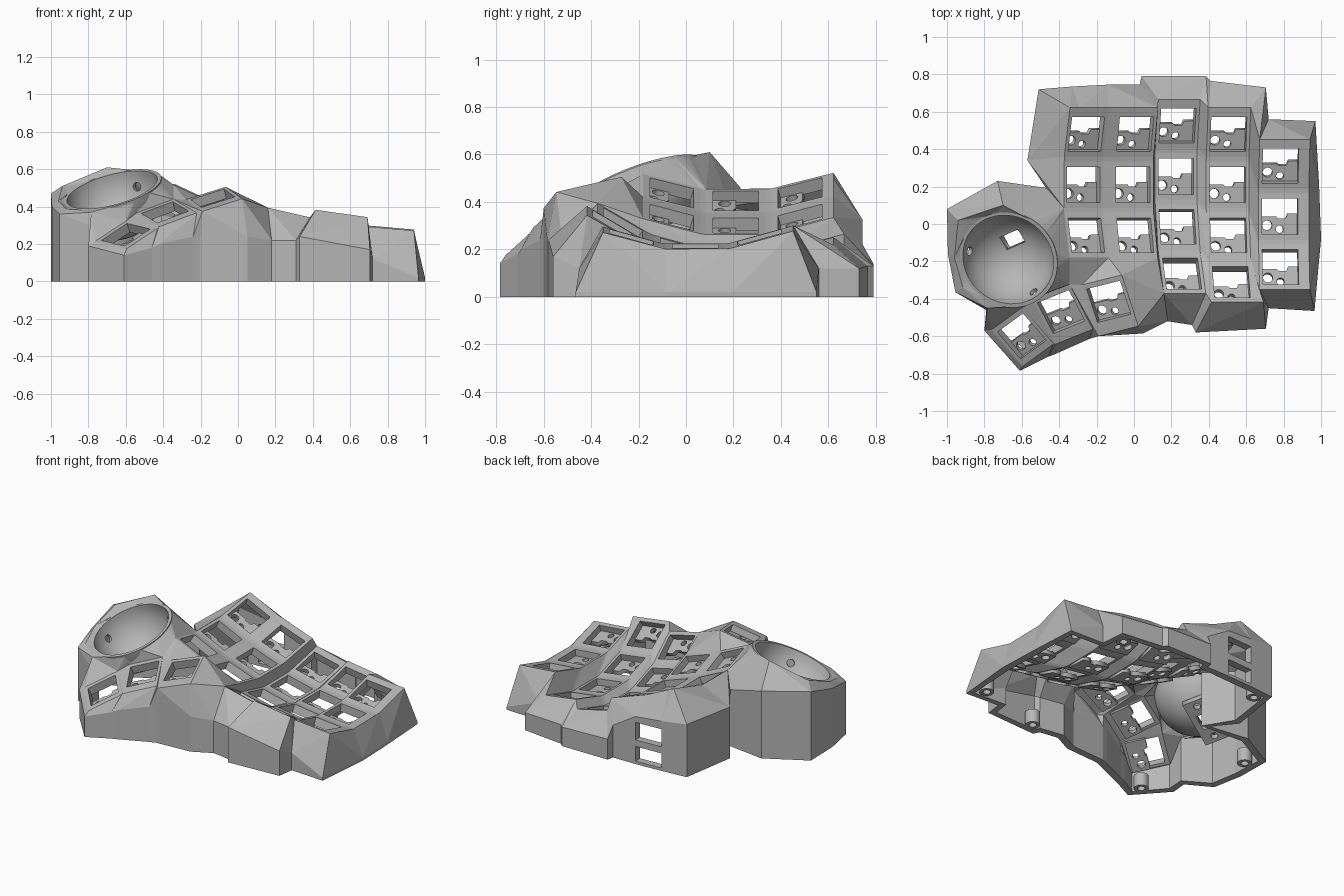
import bpy, bmesh, math
from math import radians, sin, cos, tau
from mathutils import Matrix, Vector

cube = bpy.data.objects.get("Cube")
if cube:
    bpy.data.objects.remove(cube)

grey = bpy.data.materials.new("matte grey")
grey.use_nodes = True
grey.diffuse_color = (0.47, 0.47, 0.47, 1)
grey.node_tree.nodes["Principled BSDF"].inputs["Base Color"].default_value = grey.diffuse_color

THICK, HX, HY, HOLE, ARC = 0.055, 0.115, 0.125, 0.096, 1.01
UP = Vector((0, 0, 1))
parts = {}


def add_object(name, mesh, matrix=None):
    ob = bpy.data.objects.new(name, mesh)
    bpy.context.collection.objects.link(ob)
    if not mesh.materials:
        mesh.materials.append(grey)
    if matrix:
        ob.matrix_world = matrix
    return ob


def from_bmesh(name, bm, matrix=None):
    mesh = bpy.data.meshes.new(name)
    bmesh.ops.recalc_face_normals(bm, faces=bm.faces[:])
    bm.to_mesh(mesh)
    bm.free()
    return add_object(name, mesh, matrix)


def panel(name, posts):
    """Slab spanning posts, each post being an (outer, inner) point pair."""
    bm = parts.setdefault(name, bmesh.new())
    verts = [bm.verts.new(p) for post in posts for p in post]
    hull = bmesh.ops.convex_hull(bm, input=verts)
    spare = {v for v in hull["geom_interior"] + hull["geom_unused"]
             if isinstance(v, bmesh.types.BMVert) and not v.link_faces}
    bmesh.ops.delete(bm, geom=list(spare), context="VERTS")


def post(m, x, y):
    return m @ Vector((x, y, 0)), m @ Vector((x, y, -THICK))


def key(name, m, right=0, front=0, back=0):
    """Frame around one switch hole, widened where asked; returns its corner posts."""
    sides = {"FL": (-1, -1), "FR": (1, -1), "BR": (1, 1), "BL": (-1, 1)}
    outer = {k: post(m, HX + right if x > 0 else -HX, HY + back if y > 0 else -HY - front)
             for k, (x, y) in sides.items()}
    inner = {k: post(m, x * HOLE, y * HOLE) for k, (x, y) in sides.items()}
    names = list(sides)
    for a, b in zip(names, names[1:] + names[:1]):
        panel(name, [outer[a], outer[b], inner[a], inner[b]])
    outer["m"] = m
    return outer


def flat_part(name, loops, half):
    """Extruded flat shape; loops after the first are holes."""
    curve = bpy.data.curves.new(name, "CURVE")
    curve.dimensions, curve.fill_mode, curve.extrude = "2D", "BOTH", half
    for loop in loops:
        s = curve.splines.new("POLY")
        s.points.add(len(loop) - 1)
        for p, (x, y) in zip(s.points, loop):
            p.co = (x, y, 0, 1)
        s.use_cyclic_u = True
    tmp = bpy.data.objects.new(name, curve)
    bpy.context.collection.objects.link(tmp)
    dg = bpy.context.evaluated_depsgraph_get()
    mesh = bpy.data.meshes.new_from_object(tmp.evaluated_get(dg))
    bpy.data.objects.remove(tmp)
    mesh.materials.clear()
    mesh.materials.append(grey)
    return mesh


def circle(x, y, r, n=20):
    return [(x + r * cos(tau * i / n), y + r * sin(tau * i / n)) for i in range(n)]


def rect(x, y):
    return [(-x, -y), (x, -y), (x, y), (-x, y)]


# Finger keys: base x, y, z, roll, number of rows and extra right rim per column
columns = [(-.27, .21, .405, 25, 3, 0), (-.005, .21, .30, 19, 3, 0), (.225, .255, .165, 13, 4, 0),
           (.5, .21, .16, 8, 4, 0), (.78, .04, .215, 5, 3, .04)]
K = []
for x, y, z, roll, rows, right in columns:
    base = Matrix.Translation((x, y, z)) @ Matrix.Rotation(radians(roll), 4, "Y")
    col = []
    for r in range(rows):
        t = radians(15.5 * (1 - r))
        m = base @ Matrix.Translation((0, ARC * sin(t), ARC * (1 - cos(t)))) @ Matrix.Rotation(t, 4, "X")
        col.append(key("key_plate", m, right, back=0 if r else .022))
    K.append(col)

# Webs inside columns, between columns and at the crossings
for col in K:
    for a, b in zip(col, col[1:]):
        panel("key_plate", [a["FL"], a["FR"], b["BL"], b["BR"]])
for left, right in zip(K, K[1:]):
    pairs = list(zip(left, right))
    for a, b in pairs:
        panel("key_plate", [a["BR"], a["FR"], b["BL"], b["FL"]])
    for (a, b), (c, d) in zip(pairs, pairs[1:]):
        panel("key_plate", [a["FR"], b["FL"], c["BR"], d["BL"]])

# Thumb keys: position, then pitch, roll, yaw and extra front rim
T = []
for pos, pitch, roll, yaw, front in [((-.6, -.6, .25), 10, -28, 36, .01), ((-.39, -.47, .37), 16, -19, 22, .03),
                                     ((-.135, -.415, .445), 13, -17, 14, .045)]:
    m = Matrix.Translation(pos)
    for angle, axis in ((yaw, "Z"), (roll, "Y"), (pitch, "X")):
        m = m @ Matrix.Rotation(radians(angle), 4, axis)
    T.append(key("thumb_plate", m, front=front))
for a, b in zip(T, T[1:]):
    panel("thumb_plate", [a["BR"], a["FR"], b["BL"], b["FL"]])

# Ball cup frame and the corner posts of its housing
centre = Vector((-.673, -.19, .49))
normal = Vector((-.27, -.35, 1)).normalized()
cup = Matrix.Translation(centre) @ UP.rotation_difference(normal).to_matrix().to_4x4()
ridge = [(Vector(p), Vector(p) - normal * THICK) for p in
         [(-.7, .1, .61), (-.94, .02, .51), (-.96, -.18, .43), (-.915, -.34, .385), (-.785, -.45, .37)]]
t1, t2, t3 = T
c1, c2, c3, c4, c5 = K
shoulder = post(c4[3]["m"], HX + .05, -HY)

# Fillers joining finger keys, thumb keys and housing
for tri in [(c1[2]["FL"], c1[2]["FR"], t3["BL"]), (c1[2]["FR"], t3["BL"], t3["BR"]),
            (c1[2]["FR"], c2[2]["FL"], t3["BR"]), (c2[2]["FL"], c2[2]["FR"], t3["BR"]),
            (c2[2]["FR"], c3[2]["FL"], c3[3]["BL"]), (c2[2]["FR"], c3[3]["BL"], c3[3]["FL"]),
            (c2[2]["FR"], c3[3]["FL"], t3["BR"]), (t3["BR"], t3["FR"], c3[3]["FL"]),
            (c4[2]["FR"], c4[3]["BR"], c5[2]["FL"]), (c4[3]["BR"], c4[3]["FR"], shoulder),
            (c4[3]["BR"], shoulder, c5[2]["FL"]),
            (t2["BR"], t3["BL"], c1[2]["FL"]), (ridge[4], t1["BL"], t1["BR"])]:
    panel("key_plate", tri)

# Housing skin stitched from the cup rim to the surrounding posts
around = [c1[2]["FL"], c1[2]["BL"], c1[1]["FL"], *ridge, t1["BR"], t2["BL"], t2["BR"]]
STEPS = 40


def heading(p):
    return math.atan2(p.y - centre.y, p.x - centre.x)


rim = []
for i in range(STEPS):
    p = cup @ Vector((.266 * cos(tau * i / STEPS), .266 * sin(tau * i / STEPS), 0))
    rim.append((p, p - normal * .04))
near = [min(range(len(around)), key=lambda j: abs(math.remainder(heading(around[j][0]) - heading(p[0]), tau)))
        for p in rim]
for i in range(STEPS):
    k = (i + 1) % STEPS
    j, chain = near[i], [around[near[i]]]
    while j != near[k]:
        j = (j + 1) % len(around)
        chain.append(around[j])
    panel("ball_housing", [rim[i], rim[k]] + chain)

# Outer wall, clockwise: top post, outline x, y and height of the bend
wall = [(c1[0]["BL"], -.51, .72, .36), (post(c1[0]["m"], -.06, HY + .022), -.33, .735, .34),
        (c1[0]["BR"], -.14, .745, .325), (c2[0]["BR"], .03, .745, .22),
        (c3[0]["BL"], .04, .79, .14), (c3[0]["BR"], .385, .79, .13), (c4[0]["BL"], .41, .765, .13),
        (c4[0]["BR"], .705, .73, .12), (c5[0]["BL"], .72, .56, .12), (c5[0]["BR"], .97, .55, .02),
        (c5[0]["FR"], .99, .2, .02), (c5[1]["FR"], 1, -.08, .02), (c5[2]["FR"], .965, -.465, .02),
        (c5[2]["FL"], .72, -.45, .12), (shoulder, .705, -.56, .17), (c4[3]["FL"], .33, -.58, .24),
        (c3[3]["FR"], .31, -.54, .22), (c3[3]["FL"], .18, -.52, .22), (t3["FR"], .05, -.585, .24),
        (t3["FL"], -.2, -.6, .24), (t2["FR"], -.24, -.615, .24), (t2["FL"], -.42, -.695, .2),
        (t1["FR"], -.46, -.71, .18), (t1["FL"], -.61, -.785, .14), (t1["BL"], -.8, -.57, .19),
        (ridge[4], -.79, -.46, .3), (ridge[3], -.955, -.365, .36), (ridge[2], -.995, -.16, .4),
        (ridge[1], -1, .08, .47), (ridge[0], -.73, .23, .46), (c1[1]["FL"], -.45, .19, .38),
        (c1[0]["FL"], -.57, .34, .35)]
N = len(wall)


def wall_post(i, z):
    a, p, b = (Vector(wall[k % N][1:3]) for k in (i - 1, i, i + 1))
    d = ((p - a).normalized() + (b - p).normalized()).normalized()
    q = p + Vector((d.y, -d.x)) * .05
    return Vector((p.x, p.y, z)), Vector((q.x, q.y, z))


ports = {1: [(0, .02), (.12, .165), (.285, None)]}   # two cable slots in the back
for i in range(N):
    j = (i + 1) % N
    top = [wall_post(i, wall[i][3]), wall_post(j, wall[j][3])]
    panel("side_wall", [wall[i][0], wall[j][0]] + top)
    for low, high in ports.get(i, [(0, None)]):
        upper = [wall_post(i, high), wall_post(j, high)] if high else top
        panel("side_wall", [wall_post(i, low), wall_post(j, low)] + upper)

for name, bm in parts.items():
    from_bmesh(name, bm)

# Switch sockets under the front half of each hole
socket = flat_part("switch_socket", [[(-.11, -.115), (.11, -.115), (.11, .015), (.045, .015), (.035, -.01),
                                      (-.005, -.01), (-.015, .0), (-.11, .0)],
                                     circle(-.065, -.047, .026), circle(.002, -.068, .02)], .014)
for k in sum(K, []) + T:
    add_object("switch_socket", socket, k["m"] @ Matrix.Translation((0, 0, -.058)))

# Round ball cup
bm = bmesh.new()
arc = [radians(-90 + 90 * i / 14) for i in range(15)]
profile = [(.25 * cos(a), .25 * sin(a)) for a in arc] + [(.272 * cos(a), .272 * sin(a)) for a in reversed(arc)]
verts = [bm.verts.new((x, 0, z)) for x, z in profile]
edges = [bm.edges.new(e) for e in zip(verts, verts[1:])]
bmesh.ops.spin(bm, geom=verts + edges, axis=UP, cent=(0, 0, 0), angle=tau, steps=48)
bmesh.ops.remove_doubles(bm, verts=bm.verts[:], dist=.0005)
bowl = from_bmesh("ball_cup", bm, cup)
bpy.ops.object.select_all(action="DESELECT")
bowl.select_set(True)
bpy.context.view_layer.objects.active = bowl
bpy.ops.object.shade_smooth_by_angle(angle=radians(35))

# Sensor window and three bearing holes cut into the cup
bm = bmesh.new()
seat = Matrix.Translation((-.035, .03, -.26)) @ Matrix.Rotation(radians(25), 4, "Z")
bmesh.ops.create_cube(bm, size=1, matrix=seat @ Matrix.Diagonal((.11, .08, .1, 1)))
for a in (58, 178, 298):
    m = Matrix.Rotation(radians(a), 4, "Z") @ Matrix.Rotation(radians(110), 4, "Y") @ Matrix.Translation((0, 0, .26))
    bmesh.ops.create_cone(bm, cap_ends=True, segments=16, radius1=.024, radius2=.024, depth=.1, matrix=m)
cutter = from_bmesh("cup_cutter", bm, cup)
cutter.hide_render = True
cutter.hide_set(True)
cut = bowl.modifiers.new("holes", "BOOLEAN")
cut.operation, cut.object = "DIFFERENCE", cutter

# Sensor mount below the cup
mount = flat_part("sensor_mount", [rect(.17, .08), rect(.056, .042), circle(-.125, 0, .022), circle(.125, 0, .022)], .02)
add_object("sensor_mount", mount, cup @ seat @ Matrix.Translation((0, 0, -.015)))

# Screw bosses inside the bottom edge
boss = flat_part("screw_boss", [circle(0, 0, .046), circle(0, 0, .024)], .045)
for x, y in [(-.43, .64), (.63, .65), (.88, -.37), (.4, -.5), (-.62, -.67), (-.91, -.02)]:
    add_object("screw_boss", boss, Matrix.Translation((x, y, .045)))
